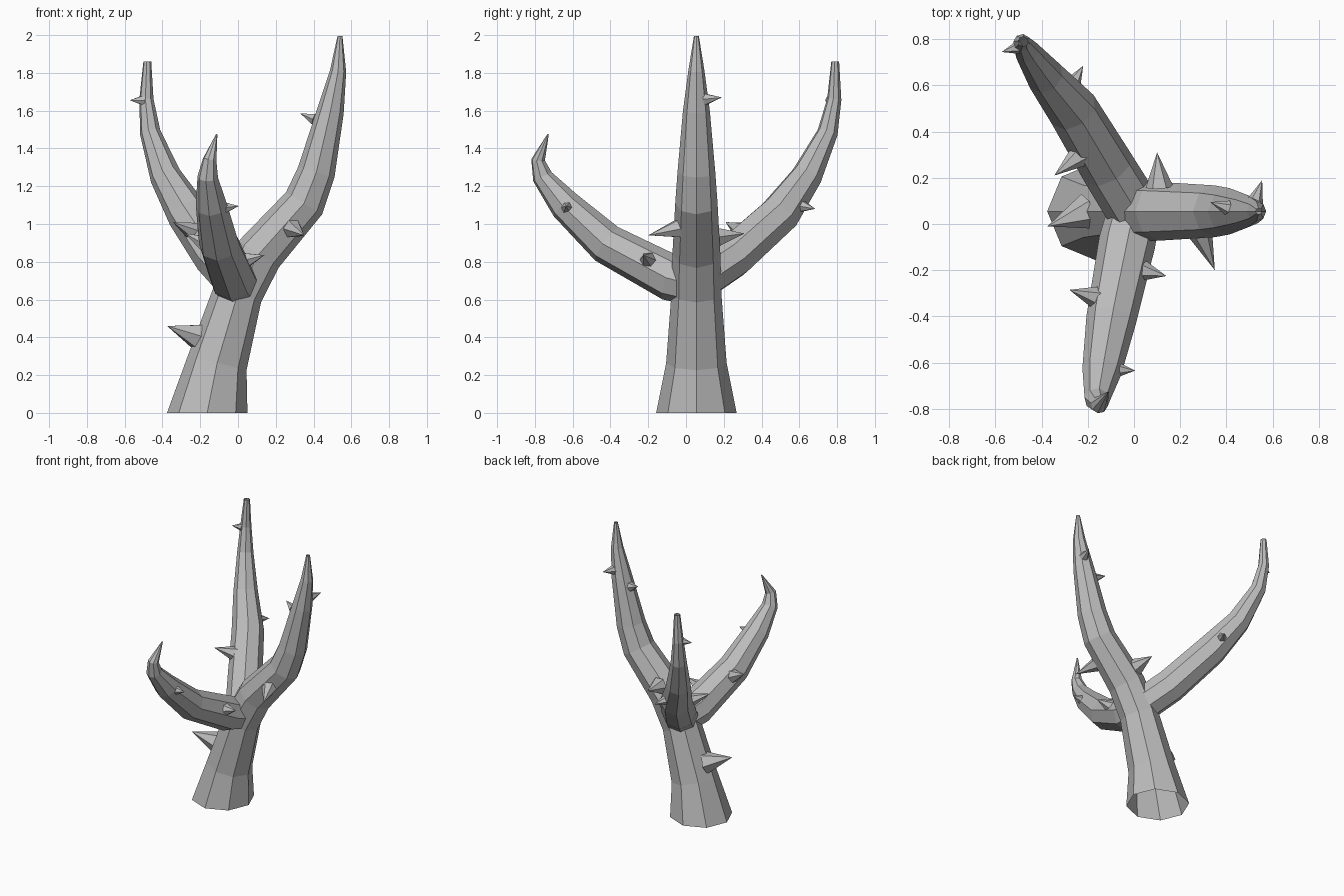
import bpy, bmesh, math
from mathutils import Vector

if "Cube" in bpy.data.objects:
    bpy.data.objects.remove(bpy.data.objects["Cube"])

bark = bpy.data.materials.new("pale_grey_bark")
bark.use_nodes = True
GREY = (0.5, 0.5, 0.5, 1)
bark.diffuse_color = GREY
bark.node_tree.nodes["Principled BSDF"].inputs["Base Color"].default_value = GREY


def finish(name, bm):
    mesh = bpy.data.meshes.new(name)
    bm.to_mesh(mesh)
    bm.free()
    mesh.materials.append(bark)
    obj = bpy.data.objects.new(name, mesh)
    bpy.context.collection.objects.link(obj)


def branch(name, path, side, sides=8, level_base=False):
    """Open tapering tube along (x, y, z, radius) points, bending about the side axis."""
    bm = bmesh.new()
    pts = [Vector(p[:3]) for p in path]
    side = Vector(side).normalized()
    rings = []
    for i, (p, spec) in enumerate(zip(pts, path)):
        ahead = (pts[min(i + 1, len(pts) - 1)] - p).normalized()
        behind = (p - pts[max(i - 1, 0)]).normalized()
        along = Vector((0, 0, 1)) if level_base and i == 0 else (ahead + behind).normalized()
        out = side.cross(along).normalized()
        across = along.cross(out)
        ring = []
        for k in range(sides):
            a = math.tau * k / sides
            ring.append(bm.verts.new(p + spec[3] * (math.cos(a) * out + math.sin(a) * across)))
        rings.append(ring)
    for low, high in zip(rings, rings[1:]):
        for k in range(sides):
            n = (k + 1) % sides
            bm.faces.new((low[k], low[n], high[n], high[k]))
    finish(name, bm)


def thorn(name, base, tip, radius, sides=6):
    """Six-sided spike, sunk a little into the bark."""
    bm = bmesh.new()
    base, tip = Vector(base), Vector(tip)
    turn = (tip - base).to_track_quat('Z', 'Y')
    rim = []
    for k in range(sides):
        a = math.tau * k / sides
        rim.append(bm.verts.new(base + turn @ Vector((radius * math.cos(a), radius * math.sin(a), 0))))
    point = bm.verts.new(tip)
    for k in range(sides):
        bm.faces.new((rim[k], rim[(k + 1) % sides], point))
    bm.faces.new(rim[::-1])
    finish(name, bm)


# Trunk, leaning and running on into the tallest limb
branch("trunk", [
    (-.163, .055, 0, .213), (-.11, .055, .265, .16), (0, .055, .635, .132),
    (.11, .055, .84, .127), (.35, .055, 1.11, .112), (.415, .055, 1.275, .1),
    (.49, .055, 1.6, .071), (.53, .055, 1.81, .043), (.54, .055, 1.995, .013)],
    (0, 1, 0), level_base=True)

# Rear limb
branch("rear_branch", [
    (0, .06, .7, .12), (-.115, .246, .825, .118), (-.265, .495, 1.05, .11),
    (-.385, .64, 1.255, .083), (-.465, .75, 1.485, .055), (-.485, .785, 1.66, .038),
    (-.48, .79, 1.86, .021)], (.8, .6, 0))

# Front limb, curling in at the tip
branch("front_branch", [
    (0, .05, .68, .115), (-.03, -.08, .715, .123), (-.1, -.42, .895, .108),
    (-.14, -.64, 1.1, .085), (-.16, -.76, 1.25, .055), (-.15, -.783, 1.34, .037),
    (-.113, -.73, 1.475, .004)], (1, -.2, 0))

# Thorns: base, tip, radius
thorns = {
    "trunk_thorn_low": ((-.2, .055, .4), (-.375, -.01, .46), .08),
    "trunk_thorn_back": ((.11, .16, .93), (.1, .31, .95), .06),
    "trunk_thorn_front": ((.28, -.02, .98), (.35, -.2, .94), .06),
    "trunk_thorn_inner": ((.405, .07, 1.555), (.33, .095, 1.585), .033),
    "trunk_thorn_high": ((.525, .1, 1.66), (.555, .19, 1.67), .035),
    "rear_thorn_low": ((-.23, .3, .96), (-.345, .21, 1.01), .055),
    "rear_thorn_middle": ((-.275, .59, 1.1), (-.22, .685, 1.08), .045),
    "rear_thorn_high": ((-.5, .765, 1.655), (-.573, .745, 1.655), .03),
    "front_thorn_outer": ((-.085, -.63, 1.085), (.005, -.635, 1.095), .04),
    "front_thorn_left": ((.03, -.2, .805), (.14, -.225, .835), .05),
    "front_thorn_right": ((-.16, -.32, .89), (-.28, -.285, .95), .052),
}
for name, (base, tip, radius) in thorns.items():
    thorn(name, base, tip, radius)
